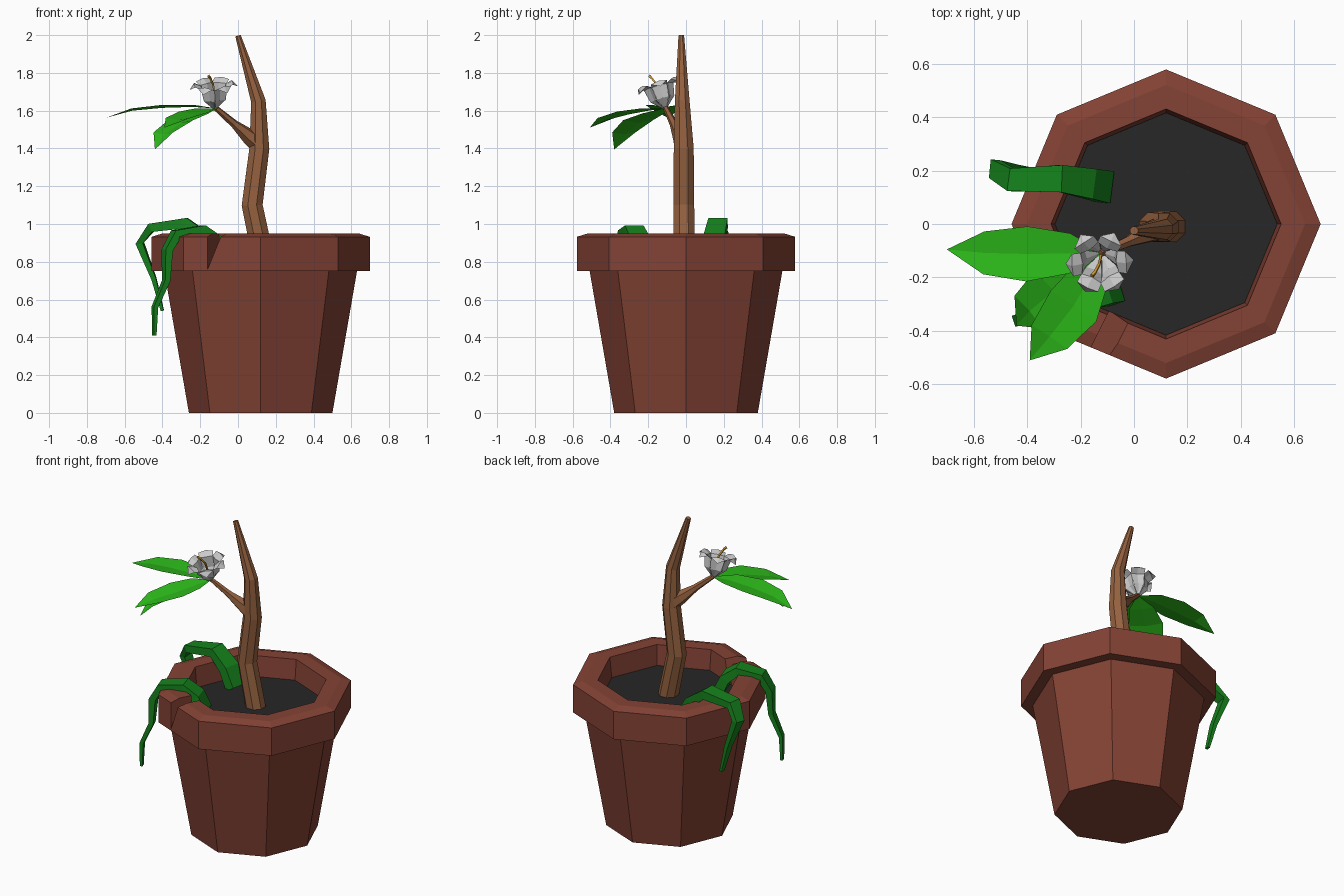
import bpy, bmesh, math
from mathutils import Vector, Matrix

if "Cube" in bpy.data.objects:
    bpy.data.objects.remove(bpy.data.objects["Cube"])


def material(name, rgb):
    m = bpy.data.materials.new(name)
    m.diffuse_color = (*rgb, 1)
    m.use_nodes = True
    m.node_tree.nodes["Principled BSDF"].inputs["Base Color"].default_value = m.diffuse_color
    return m


CLAY = material("clay", (0.23, 0.055, 0.035))
SOIL = material("soil", (0.02, 0.02, 0.02))
BARK = material("bark", (0.30, 0.12, 0.05))
LEAF = material("leaf_green", (0.025, 0.48, 0.01))
VINE = material("vine_green", (0.008, 0.23, 0.012))
GOLD = material("stamen_gold", (0.60, 0.32, 0.03))


def finish(name, bm, mat=None, closed=True):
    bmesh.ops.remove_doubles(bm, verts=bm.verts, dist=1e-4)
    if closed:
        bmesh.ops.recalc_face_normals(bm, faces=bm.faces)
    me = bpy.data.meshes.new(name)
    bm.to_mesh(me)
    bm.free()
    ob = bpy.data.objects.new(name, me)
    bpy.context.collection.objects.link(ob)
    if mat:
        me.materials.append(mat)
    return ob


def lathe(name, profile, centre, n, mat):
    bm = bmesh.new()
    verts = [bm.verts.new((centre[0] + r, centre[1], z)) for r, z in profile]
    edges = [bm.edges.new(p) for p in zip(verts, verts[1:])]
    bmesh.ops.spin(bm, geom=verts + edges, cent=(*centre, 0), axis=(0, 0, 1),
                   angle=2 * math.pi, steps=n, use_duplicate=False)
    bmesh.ops.dissolve_degenerate(bm, edges=bm.edges, dist=1e-4)
    return finish(name, bm, mat)


def tangents(pts):
    last = len(pts) - 1
    return [(pts[min(i + 1, last)] - pts[max(i - 1, 0)]).normalized() for i in range(last + 1)]


def sweep(name, path, sizes, side, n, mat, flat=1.0):
    """Tapered n-sided tube along a path; flat scales the thickness."""
    bm = bmesh.new()
    pts = [Vector(p) for p in path]
    rings = []
    for p, t, r in zip(pts, tangents(pts), sizes):
        s = Vector(side)
        s = (s - t * s.dot(t)).normalized()
        u = t.cross(s)
        ring = []
        for k in range(n):
            a = 2 * math.pi * (k + 0.5) / n
            ring.append(bm.verts.new(p + s * r * math.cos(a) + u * r * flat * math.sin(a)))
        rings.append(ring)
    for a, b in zip(rings, rings[1:]):
        for k in range(n):
            bm.faces.new((a[k], a[(k + 1) % n], b[(k + 1) % n], b[k]))
    bm.faces.new(rings[0][::-1])
    bm.faces.new(rings[-1])
    return finish(name, bm, mat)


def blade(bm, path, widths, side, fold):
    """Leaf-like strip with a midrib; fold shifts the edges along the normal."""
    pts = [Vector(p) for p in path]
    rows = []
    for p, t, w in zip(pts, tangents(pts), widths):
        s = Vector(side).normalized()
        u = s.cross(t).normalized() * fold * w
        rows.append([bm.verts.new(q) for q in (p - s * w + u, p, p + s * w + u)])
    for a, b in zip(rows, rows[1:]):
        for k in (0, 1):
            bm.faces.new((a[k], a[k + 1], b[k + 1], b[k]))


# Octagonal pot with bevelled rim
pot_c = (0.12, 0)
pot = lathe("pot", [(0, 0), (0.38, 0), (0.51, 0.75), (0.578, 0.75), (0.578, 0.932),
                    (0.52, 0.95), (0.43, 0.95), (0.415, 0.80), (0, 0.80)], pot_c, 8, CLAY)
# Soil disc
bm = bmesh.new()
bmesh.ops.create_circle(bm, cap_ends=True, radius=0.416, segments=8,
                        matrix=Matrix.Translation((*pot_c, 0.82)) @ Matrix.Rotation(math.pi / 2, 4, 'Z'))
finish("soil", bm, SOIL)

# Crack in the rim
bm = bmesh.new()
u, t = Vector((-0.447, -0.894, 0)), Vector((0.894, -0.447, 0))
ends = [[bm.verts.new(Vector((*pot_c, z)) + u * r + t * s)
         for s, z in ((-0.045, 0.76), (0.047, 0.97), (-0.045, 0.97))] for r in (0.37, 0.7)]
bm.faces.new(ends[0])
bm.faces.new(ends[1])
for k in range(3):
    j = (k + 1) % 3
    bm.faces.new((ends[0][k], ends[0][j], ends[1][j], ends[1][k]))
cutter = finish("crack_cutter", bm)
cutter.hide_render = True
cutter.hide_viewport = True
cut = pot.modifiers.new("crack", 'BOOLEAN')
cut.operation = 'DIFFERENCE'
cut.solver = 'EXACT'
cut.object = cutter

# Stem and branch
sweep("stem", [(0.135, -0.01, 0.81), (0.075, -0.012, 1.10), (0.113, -0.012, 1.40),
               (0.108, -0.02, 1.65), (0, -0.025, 1.997)],
      [0.062, 0.06, 0.057, 0.042, 0.016], (0, 1, 0), 8, BARK)
sweep("branch", [(0.10, -0.015, 1.43), (0.055, -0.03, 1.465), (-0.02, -0.065, 1.53), (-0.125, -0.11, 1.62)],
      [0.05, 0.042, 0.022, 0.014], (0.35, -0.9, 0), 6, BARK)

# Three leaves at the branch tip
root = (-0.12, -0.11, 1.612)
leaf_paths = [
    [root, (-0.24, -0.11, 1.62), (-0.40, -0.112, 1.615), (-0.56, -0.108, 1.60), (-0.70, -0.095, 1.562)],
    [root, (-0.165, -0.20, 1.60), (-0.225, -0.305, 1.58), (-0.315, -0.42, 1.55), (-0.39, -0.51, 1.51)],
    [root, (-0.20, -0.17, 1.575), (-0.30, -0.25, 1.535), (-0.39, -0.325, 1.475), (-0.44, -0.38, 1.395)],
]
for i, path in enumerate(leaf_paths):
    bm = bmesh.new()
    d = Vector(path[-1]) - Vector(path[0])
    blade(bm, path, [0.005, 0.075, 0.103, 0.08, 0.0], (d.y, -d.x, 0), 0.15)
    finish(f"leaf_{i + 1}", bm, LEAF, closed=False)

# Flower: six curling petals around a tilted axis
tilt = Matrix.Translation((-0.122, -0.11, 1.612)) @ Vector((-0.06, -0.30, 1)).to_track_quat('Z', 'Y').to_matrix().to_4x4()
bm = bmesh.new()
for i in range(6):
    a = math.radians(60 * i + 15)
    out = Vector((math.cos(a), math.sin(a), 0))
    side = Vector((-math.sin(a), math.cos(a), 0))
    profile = [(0.008, 0), (0.052, 0.055), (0.062, 0.125), (0.102, 0.145), (0.128, 0.112)]
    blade(bm, [out * r + Vector((0, 0, z)) for r, z in profile],
          [0.005, 0.032, 0.042, 0.044, 0.0], side, 0.2)
bmesh.ops.transform(bm, matrix=tilt, verts=bm.verts)
finish("flower", bm, closed=False)

# Stamen
sweep("stamen", [tilt @ Vector(p) for p in ((0, 0, 0.02), (0, -0.005, 0.13), (-0.01, -0.025, 0.175), (-0.018, -0.035, 0.19))],
      [0.006, 0.006, 0.007, 0.009], (1, 0, 0), 4, GOLD)

# Drooping vines hanging over the rim
sweep("vine_back", [(-0.11, 0.14, 0.82), (-0.17, 0.152, 0.925), (-0.275, 0.17, 1.005), (-0.46, 0.165, 0.98),
                    (-0.52, 0.205, 0.90), (-0.445, 0.20, 0.71), (-0.40, 0.20, 0.54)],
      [0.085, 0.08, 0.072, 0.06, 0.05, 0.032, 0.02], (0.1, 1, 0), 4, VINE, flat=0.55)
sweep("vine_front", [(-0.08, -0.24, 0.82), (-0.12, -0.25, 0.91), (-0.19, -0.275, 0.965), (-0.33, -0.315, 0.945),
                     (-0.375, -0.335, 0.86), (-0.38, -0.345, 0.70), (-0.44, -0.36, 0.56), (-0.443, -0.36, 0.41)],
      [0.085, 0.08, 0.072, 0.062, 0.052, 0.038, 0.03, 0.02], (-0.33, 1, 0), 4, VINE, flat=0.55)
